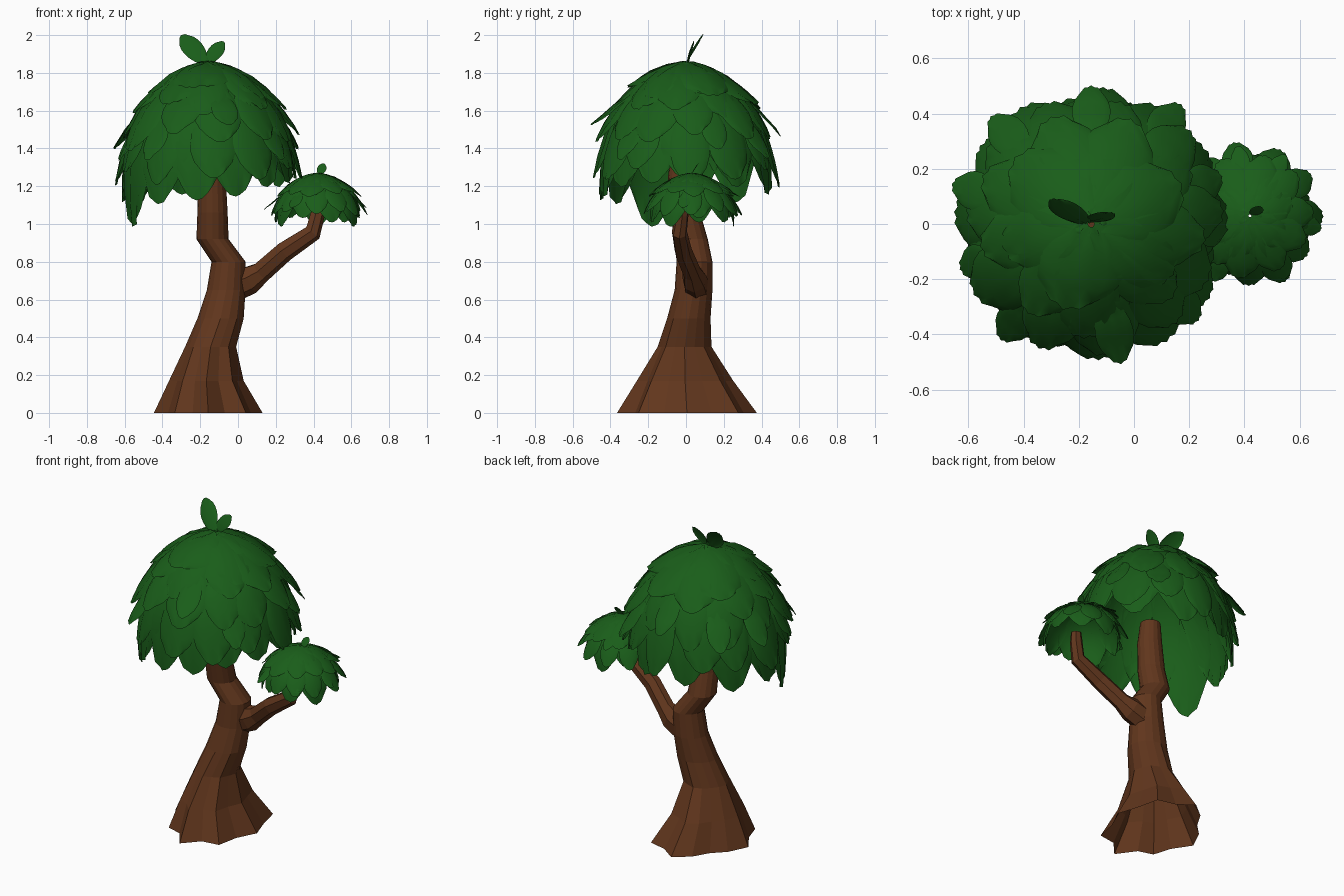
import bpy, math, random
from math import sin, cos, pi
from mathutils import Vector as V

if "Cube" in bpy.data.objects:
    bpy.data.objects.remove(bpy.data.objects["Cube"])

random.seed(4)


def material(name, rgb):
    m = bpy.data.materials.new(name)
    m.diffuse_color = (*rgb, 1)
    m.use_nodes = True
    m.node_tree.nodes["Principled BSDF"].inputs["Base Color"].default_value = m.diffuse_color
    return m


BARK = material("bark", (0.12, 0.037, 0.012))
LEAF = material("leaf", (0.010, 0.11, 0.010))


def add_object(name, verts, faces, mat, smooth=False):
    me = bpy.data.meshes.new(name)
    me.from_pydata([tuple(v) for v in verts], [], faces)
    me.materials.append(mat)
    me.polygons.foreach_set("use_smooth", [smooth] * len(me.polygons))
    ob = bpy.data.objects.new(name, me)
    bpy.context.collection.objects.link(ob)
    return ob


def skin(rings):
    """Quads between successive rings, closed at the end of the tube."""
    n = len(rings[0])
    verts = [p for r in rings for p in r]
    faces = [(k*n + i, k*n + (i+1) % n, (k+1)*n + (i+1) % n, (k+1)*n + i)
             for k in range(len(rings)-1) for i in range(n)]
    faces.append(tuple(range((len(rings)-1)*n, len(rings)*n)))
    return verts, faces


# Trunk: flared, fluted root end, kinked upper stem (z, x0, x1, y0, y1, flute)
levels = [(0, -.445, .13, -.365, .375, 1), (.17, -.365, .03, -.26, .25, .8),
          (.35, -.28, -.01, -.15, .135, .4), (.5, -.215, .03, -.10, .13, .15),
          (.65, -.165, .04, -.06, .14, 0), (.8, -.14, .04, -.05, .14, 0),
          (.92, -.22, -.05, -.06, .115, 0), (1.06, -.215, -.055, -.085, .075, 0),
          (1.25, -.21, -.065, -.095, .05, 0), (1.38, -.20, -.08, -.08, .04, 0)]
flutes = [0, .08, -.04, .12, 0, .14, .25, .14, 0, .2, .13, .25, 0, .20, .02, .15]
N = len(flutes)
rings = []
for z, x0, x1, y0, y1, f in levels:
    ring = []
    for i in range(N):
        a = 2*pi*i/N
        k = 1 - flutes[i]*f
        ring.append(V(((x0+x1)/2 + k*cos(a)*(x1-x0)/2,
                       (y0+y1)/2 + k*sin(a)*(y1-y0)/2, z)))
    rings.append(ring)
add_object("trunk", *skin(rings), BARK)

# Side branch (x, y, z, radius)
path = [(-.02, .055, .67, .08), (.06, .045, .705, .078), (.12, .03, .745, .058),
        (.245, -.015, .855, .055), (.395, -.035, .955, .048), (.42, -.02, 1.05, .04),
        (.43, -.01, 1.11, .033)]
rings = []
for i, (x, y, z, r) in enumerate(path):
    t = (V(path[min(i+1, 6)][:3]) - V(path[max(i-1, 0)][:3])).normalized()
    u = V((0, 1, 0)).cross(t).normalized()
    w = t.cross(u)
    rings.append([V((x, y, z)) + r*(cos(2*pi*j/7)*u + .85*sin(2*pi*j/7)*w) for j in range(7)])
add_object("branch", *skin(rings), BARK)

# Dome outline followed by the leaves: (radius, drop below the apex)
DOME = [(0, 0), (.1, .025), (.2, .075), (.29, .16), (.365, .26), (.415, .38),
        (.44, .51), (.45, .64), (.44, .78), (.42, .92)]


def dome(s):
    """Point and outward normal at arc length s from the apex."""
    for (r0, d0), (r1, d1) in zip(DOME, DOME[1:]):
        l = math.hypot(r1-r0, d1-d0)
        if s <= l or (r1, d1) == DOME[-1]:
            q = s/l
            return r0 + (r1-r0)*q, -(d0 + (d1-d0)*q), (d1-d0)/l, (r1-r0)/l
        s -= l


WIDTH = [.32, .60, .80, .94, 1, .98, .84, .5]
COLS = 7


def leaf(verts, faces, frame, half, cup):
    """Cupped oval sheet; frame(t) gives centre, normal and side vectors."""
    base = len(verts)
    rows = len(WIDTH)
    for k, wd in enumerate(WIDTH):
        for j in range(COLS):
            u = 2*j/(COLS-1) - 1
            c, n, side = frame(k/(rows-1)*(1 - .09*u*u))
            x = u*half*wd
            crease = .04*half*(1 if j % 2 else -1)
            verts.append(c + side*x + n*(crease - cup*x*x))
    for k in range(rows-1):
        for j in range(COLS-1):
            i = base + k*COLS + j
            faces.append((i, i+1, i+1+COLS, i+COLS))


def dome_leaf(verts, faces, a, s0, s1, half, lift, inset=0, cup=1.9):
    out, side = V((cos(a), sin(a), 0)), V((-sin(a), cos(a), 0))

    def frame(t):
        r, z, nr, nz = dome(s0 + (s1-s0)*t)
        n = out*nr + V((0, 0, nz))
        return out*r + V((0, 0, z)) + n*(lift*t**1.3 - inset), n, side
    leaf(verts, faces, frame, half, cup)


def sprout(verts, faces, p0, p1, half):
    p0, p1 = V(p0), V(p1)
    d = (p1-p0).normalized()
    side = d.cross(V((0, -.9, .45))).normalized()
    n = side.cross(d)
    leaf(verts, faces, lambda t: (p0.lerp(p1, t) + n*.15*half*sin(pi*t), n, side), half, 2)


def canopy(name, centre, scale, flat, layers, strays, inner):
    verts, faces = [], []
    # overlapping rows, like roof tiles
    for count, s0, s1, half, lift in layers:
        turn = random.random()*6
        for i in range(count):
            a = turn + 2*pi*(i + random.uniform(-.2, .2))/count
            dome_leaf(verts, faces, a, s0, s1 + random.uniform(-.05, .05),
                      half*random.uniform(.88, 1.1), lift*random.uniform(.6, 1.4))
    # small leaves sticking out
    for deg, lift in strays:
        s = random.uniform(.33, .5)
        dome_leaf(verts, faces, math.radians(deg), s, s+.25, .07, lift)
    # long inner leaves hanging from the crown
    for deg, s1 in inner:
        dome_leaf(verts, faces, math.radians(deg), .03, s1, .175, .025, .015, 1.2)
    verts = [V((v.x*scale, v.y*scale, v.z*scale*flat)) + V(centre) for v in verts]
    return name, verts, faces


# Main crown with its two sprouts
name, vs, fs = canopy(
    "main_crown", (-.155, 0, 1.86), 1, 1,
    [(6, .01, .37, .155, .03), (9, .13, .50, .125, .04),
     (11, .29, .66, .115, .05), (12, .44, .83, .11, .045)],
    [(133, .1), (164, .09), (90, .08), (53, .1), (318, .08), (282, .11),
     (232, .09), (199, .06), (20, .07)],
    [(0, .84), (36, .88), (72, .92), (108, .92), (144, .96), (176, .96),
     (204, 1.09), (234, .97), (262, .95), (288, .93), (312, .88), (337, .86)])
sprout(vs, fs, (-.17, 0, 1.85), (-.30, .09, 2.0), .055)
sprout(vs, fs, (-.17, .01, 1.85), (-.075, .04, 1.965), .04)
add_object(name, vs, fs, LEAF, True)

# Small crown on the branch
name, vs, fs = canopy(
    "small_crown", (.42, .03, 1.27), .49, .78,
    [(8, .01, .40, .15, .03), (10, .15, .56, .13, .06), (11, .35, .80, .12, .08)],
    [(60, .12), (100, .12), (175, .14), (240, .12), (300, .1), (350, .1)],
    [(i*40 + 10, .84 + .06*(i % 3)) for i in range(9)])
sprout(vs, fs, (.43, .03, 1.26), (.455, .065, 1.32), .024)
add_object(name, vs, fs, LEAF, True)
